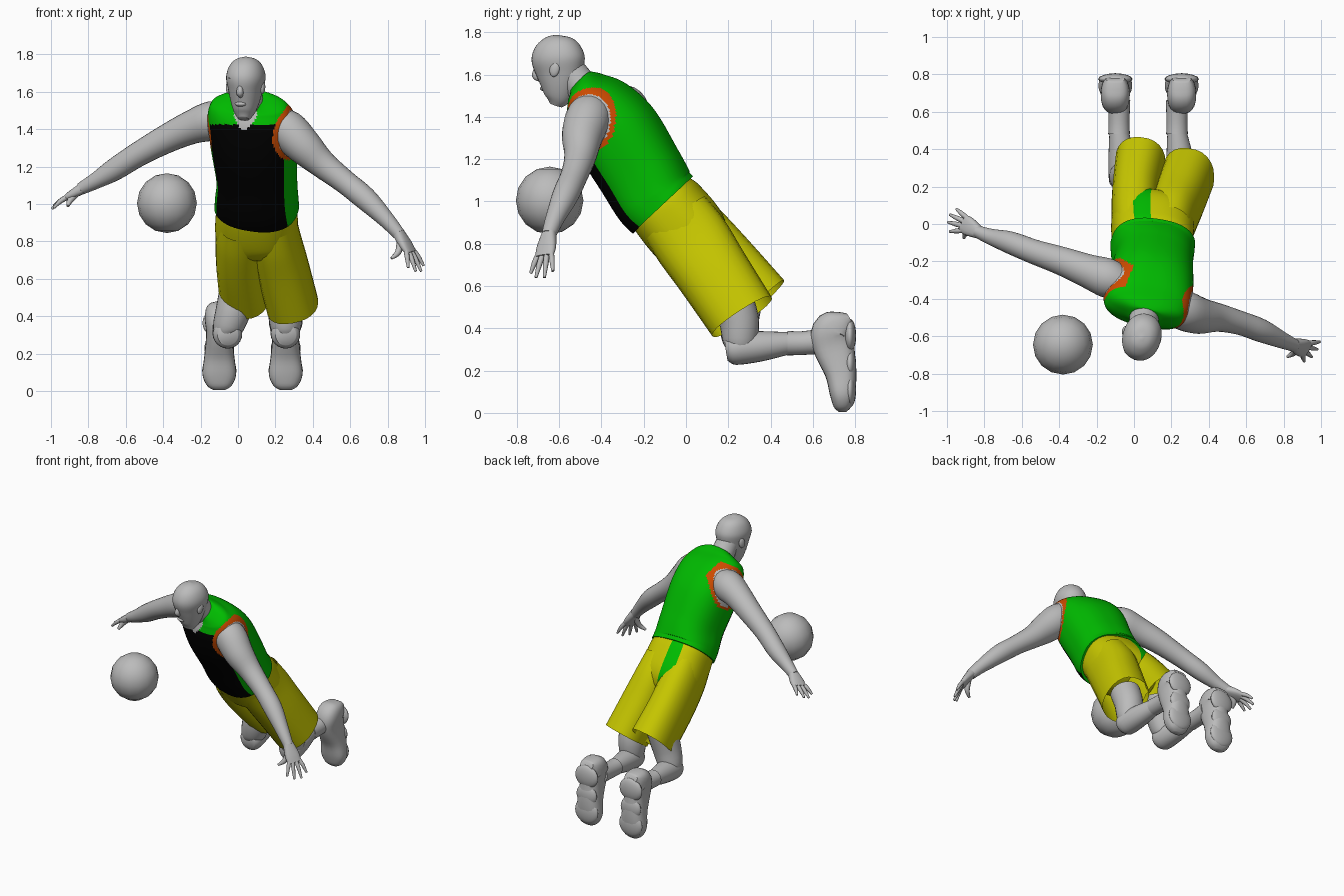
import bpy
import bmesh
from math import sin, cos, pi, copysign
from mathutils import Vector

if "Cube" in bpy.data.objects:
    bpy.data.objects.remove(bpy.data.objects["Cube"], do_unlink=True)


def make_material(name, red, green, blue):
    material = bpy.data.materials.new(name)
    material.use_nodes = True
    colour = (red, green, blue, 1)
    material.diffuse_color = colour
    material.node_tree.nodes["Principled BSDF"].inputs["Base Color"].default_value = colour
    return material


GREY = make_material("plain grey", .5, .5, .5)
GREEN = make_material("jersey green", 0, .5, 0)
BLACK = make_material("panel black", 0, 0, 0)
YELLOW = make_material("shorts yellow", .58, .58, 0)
ORANGE = make_material("trim orange", .6, .07, 0)


def smooth_object(obj, degrees=50):
    bpy.ops.object.select_all(action="DESELECT")
    obj.select_set(True)
    bpy.context.view_layer.objects.active = obj
    bpy.ops.object.shade_smooth_by_angle(angle=degrees * pi / 180)


def blend(sections, steps):
    """Run a smooth spline through section tuples of any length."""
    rows = []
    last = len(sections) - 1
    for i in range(last):
        before, start = sections[max(i - 1, 0)], sections[i]
        end, after = sections[i + 1], sections[min(i + 2, last)]
        for k in range(steps):
            t = k / steps
            rows.append([b + t * (c - a) / 2
                         + t * t * (a - 2.5 * b + 2 * c - d / 2)
                         + t ** 3 * (1.5 * (b - c) + (d - a) / 2)
                         for a, b, c, d in zip(before, start, end, after)])
    rows.append(list(sections[last]))
    return rows


def tube(name, sections, materials, side=(1, 0, 0), power=2.0, segments=24,
         steps=4, closed=True, rule=None):
    """Loft oval sections (x, y, z, half width, half depth) along a path."""
    sections = [s if len(s) == 5 else (*s, s[3]) for s in sections]
    rows = blend(sections, steps)
    centres = [Vector(row[:3]) for row in rows]
    bm = bmesh.new()
    rings = []
    for i, row in enumerate(rows):
        axis = (centres[min(i + 1, len(rows) - 1)] - centres[max(i - 1, 0)]).normalized()
        across = Vector(side)
        across = (across - axis * across.dot(axis)).normalized()
        front = across.cross(axis)
        ring = []
        for j in range(segments):
            angle = 2 * pi * j / segments
            u, v = (copysign(abs(w) ** (2 / power), w) for w in (sin(angle), cos(angle)))
            ring.append(bm.verts.new(centres[i] + across * u * row[3] + front * v * row[4]))
        rings.append(ring)
    for low, high in zip(rings, rings[1:]):
        for j in range(segments):
            k = (j + 1) % segments
            face = bm.faces.new((low[j], low[k], high[k], high[j]))
            if rule:
                face.material_index = rule(face.calc_center_median(),
                                           2 * pi * (j + .5) / segments)
    if closed:
        bm.faces.new(rings[0])
        bm.faces.new(rings[-1])
    bmesh.ops.recalc_face_normals(bm, faces=bm.faces)
    mesh = bpy.data.meshes.new(name)
    bm.to_mesh(mesh)
    bm.free()
    for material in materials:
        mesh.materials.append(material)
    obj = bpy.data.objects.new(name, mesh)
    bpy.context.collection.objects.link(obj)
    smooth_object(obj)
    return obj


def ball(name, centre, size, segments=16, rings=12):
    bpy.ops.mesh.primitive_uv_sphere_add(segments=segments, ring_count=rings,
                                         radius=1, location=centre)
    obj = bpy.context.object
    obj.name = name
    obj.scale = size
    obj.data.materials.append(GREY)
    smooth_object(obj)
    return obj


# Jersey: green shell, black front panel, orange armholes, bare V at the neck
ARMHOLES = [(Vector((.27, -.455, 1.385)), Vector((.88, -.42, -.2)).normalized()),
            (Vector((-.14, -.3, 1.42)), Vector((-.95, .28, -.12)).normalized())]


def jersey_rule(point, angle):
    for centre, direction in ARMHOLES:
        offset = point - centre
        along = offset.dot(direction)
        across = offset - direction * along
        across.z *= .87
        if along > -.12 and across.length < .13:
            return 2 if across.length < .108 else 3
    if cos(angle) > 0 and point.z > 1.385 + .36 * abs(sin(angle)):
        return 2
    return 1 if cos(angle) > .52 and point.z < 1.425 else 0


TURN = (.95, -.3, 0)
tube("jersey", [(.1, -.11, .985, .225, .19), (.1, -.15, 1.03, .22, .195),
                (.1, -.215, 1.14, .212, .2), (.085, -.33, 1.33, .23, .2),
                (.07, -.42, 1.465, .235, .155), (.065, -.47, 1.535, .198, .095),
                (.06, -.5, 1.565, .085, .065)],
     [GREEN, BLACK, GREY, ORANGE], TURN, 2.4, 144, 14, rule=jersey_rule)


# Shorts: seat with a small green drawstring patch, and two open legs
def seat_rule(point, angle):
    return 1 if cos(angle) > 0 and point.z > .835 and 0 < point.x < .09 else 0


tube("shorts_seat", [(.1, -.13, 1.03, .2, .165), (.1, -.09, .97, .215, .183),
                     (.1, .01, .85, .22, .185), (.11, .06, .78, .2, .15),
                     (.11, .09, .73, .12, .08)],
     [YELLOW, GREEN], (.98, -.15, 0), 2.4, 60, 8, rule=seat_rule)
tube("shorts_left_leg", [(.19, -.05, .92, .12, .175), (.205, .03, .81, .13, .183),
                         (.24, .13, .66, .138, .175), (.292, .265, .455, .14, .168)],
     [YELLOW], power=2.3, steps=6, closed=False)
tube("shorts_right_leg", [(.01, -.05, .92, .12, .175), (.005, .04, .82, .125, .185),
                          (.01, .17, .68, .127, .185), (.035, .335, .505, .135, .178)],
     [YELLOW], power=2.3, steps=6, closed=False)

# Legs and shoes
for label, thigh, knee, ankle in (
        ("left", (.25, .21, .55), .255, .23), ("right", (.01, .27, .58), -.055, -.08)):
    tube(label + "_thigh", [(*thigh, .1), ((thigh[0] + knee) / 2, .25, .44, .095),
                            (knee, .255, .33, .08), (knee, .25, .28, .05)], [GREY])
    tube(label + "_calf", [(knee, .19, .3, .055), (knee, .23, .305, .078),
                           (knee - .01, .35, .315, .072), (ankle, .49, .33, .052)], [GREY])
    tube(label + "_sock", [(ankle, .48, .33, .058), (ankle, .55, .33, .056),
                           (ankle, .66, .34, .06)], [GREY], steps=2)
    foot = ankle + (.025 if label == "left" else -.02)
    tube(label + "_shoe", [(foot, .775, .448, .05, .025), (foot, .74, .425, .07, .065),
                           (foot, .695, .385, .078, .1), (foot, .7, .31, .07, .098),
                           (foot, .732, .19, .08, .075),
                           (foot, .74, .09, .09, .06), (foot, .74, .03, .066, .042),
                           (foot, .74, .005, .03, .018)], [GREY], power=2.6)
    # Sole: heel, arch and toe pads
    for part, height, width, length in (("heel", .365, .09, .08), ("arch", .23, .08, .075),
                                        ("toe", .11, .092, .085)):
        ball(label + "_" + part + "_pad", (foot, .775, height), (width, .03, length))

# Arms
tube("left_arm", [(.18, -.43, 1.44, .08), (.26, -.46, 1.4, .106),
                  (.35, -.49, 1.31, .098), (.45, -.5, 1.215, .076),
                  (.57, -.53, 1.12, .064), (.68, -.57, 1.03, .062),
                  (.79, -.62, .92, .045), (.86, -.65, .84, .034)], [GREY], (0, 1, 0))
tube("right_arm", [(-.06, -.32, 1.46, .08), (-.14, -.29, 1.445, .105),
                   (-.25, -.25, 1.41, .09), (-.38, -.2, 1.35, .077),
                   (-.53, -.15, 1.268, .066), (-.66, -.1, 1.185, .06),
                   (-.76, -.07, 1.125, .044), (-.84, -.04, 1.082, .033)], [GREY], (0, 1, 0))


# Hands: flat palm, four fingers and a thumb
def hand(label, wrist, knuckle, fan, tips, thumb):
    wrist, knuckle, fan = Vector(wrist), Vector(knuckle), Vector(fan)
    middle = wrist.lerp(knuckle, .6)
    tube(label + "_palm", [(*wrist, .034, .03), (*middle, .05, .024),
                           (*knuckle, .048, .016)], [GREY], fan, 2.5, 16)
    for i, tip in enumerate(tips):
        root = knuckle + fan * (i - 1.5) * .024 + (wrist - knuckle) * .1
        bend = root.lerp(Vector(tip), .5) + Vector((0, 0, .006))
        tube(label + "_finger", [(*root, .014), (*bend, .013), (*tip, .007)],
             [GREY], fan, segments=8)
    tube(label + "_thumb", [(*wrist.lerp(knuckle, .2), .02),
                            (*middle.lerp(Vector(thumb), .5), .018), (*thumb, .008)],
         [GREY], fan, segments=8)


hand("left", (.855, -.647, .85), (.925, -.67, .74), (.5, .85, .1),
     [(.91, -.735, .66), (.95, -.71, .64), (.98, -.67, .64), (.993, -.63, .67)],
     (.82, -.71, .71))
hand("right", (-.83, -.045, 1.085), (-.915, .005, 1.035), (.3, .95, .1),
     [(-.985, -.04, .98), (-.995, .01, .975), (-.985, .05, .99), (-.95, .08, 1.01)],
     (-.91, -.075, .99))

# Neck and head
tube("neck", [(.06, -.45, 1.49, .09), (.055, -.5, 1.55, .08),
              (.045, -.56, 1.63, .075)], [GREY], TURN)
LOOK = (.96, -.27, 0)
tube("head", [(.03, -.615, 1.455, .03, .03), (.033, -.605, 1.49, .055, .062),
              (.037, -.6, 1.545, .075, .088), (.04, -.6, 1.61, .09, .113),
              (.042, -.605, 1.68, .103, .127), (.042, -.608, 1.74, .086, .103),
              (.042, -.61, 1.775, .052, .06), (.042, -.61, 1.788, .006, .006)],
     [GREY], LOOK, 2.1, 32, 5)
tube("nose", [(.013, -.7, 1.67, .01), (.012, -.705, 1.63, .014),
              (.01, -.71, 1.595, .019), (.014, -.69, 1.578, .012)], [GREY], LOOK, segments=12)
ball("brow", (.014, -.69, 1.672), (.07, .03, .013)).rotation_euler.z = -.27
ball("lips", (.014, -.668, 1.535), (.032, .022, .014)).rotation_euler.z = -.27
for name, place in (("left_ear", (.132, -.622, 1.625)), ("right_ear", (-.051, -.57, 1.625))):
    ball(name, place, (.013, .024, .036)).rotation_euler = (-.2, 0, -.27)

# Ball in the air beside the right hand
ball("game_ball", (-.38, -.645, 1.005), (.16, .16, .16), 16, 8)
